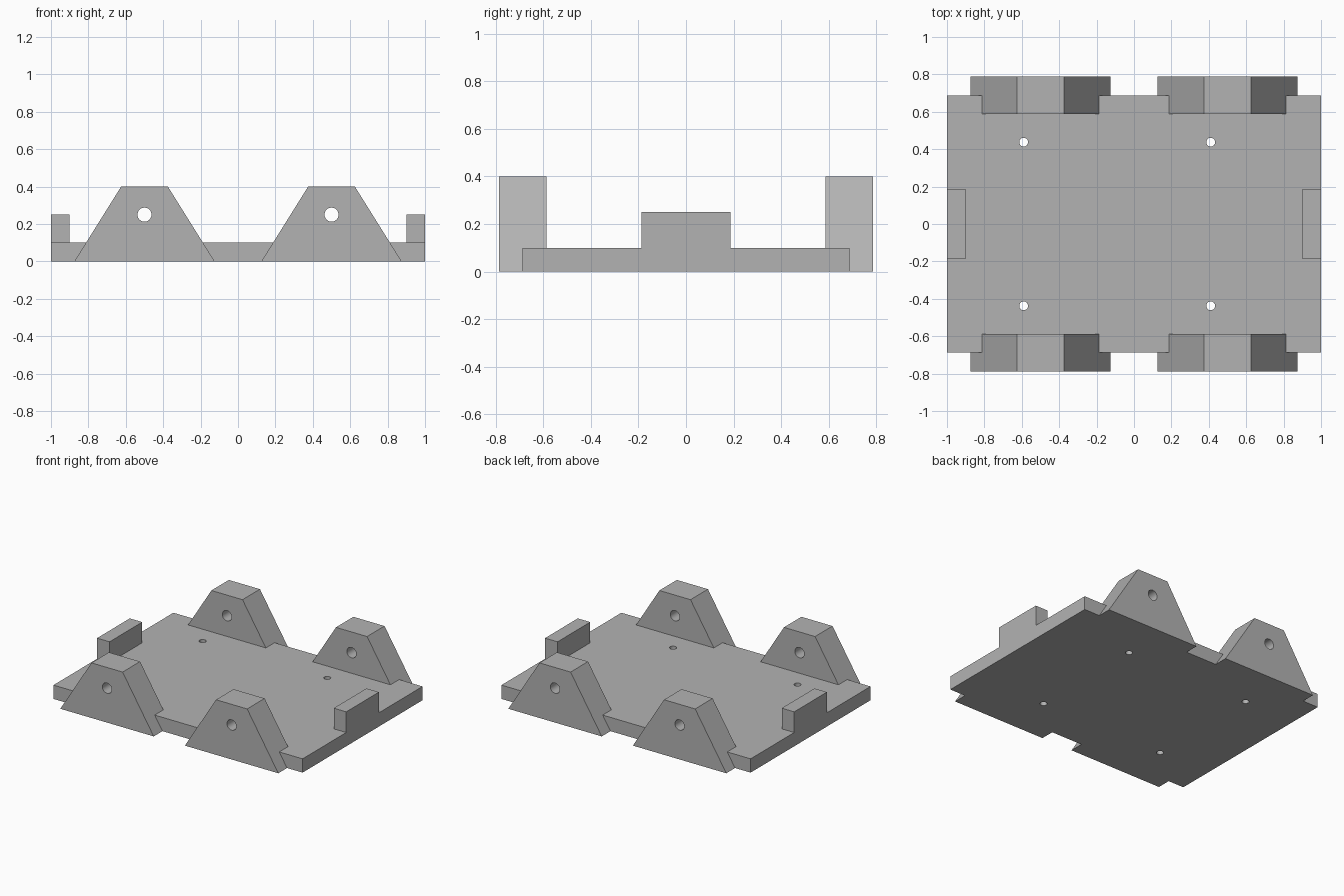
import bpy, bmesh, math
from mathutils import Matrix, Vector

if "Cube" in bpy.data.objects:
    bpy.data.objects.remove(bpy.data.objects["Cube"])

grey = bpy.data.materials.new("light grey")
grey.diffuse_color = (0.45, 0.45, 0.45, 1)
grey.use_nodes = True
grey.node_tree.nodes["Principled BSDF"].inputs["Base Color"].default_value = grey.diffuse_color


def make(name, bm):
    bmesh.ops.recalc_face_normals(bm, faces=bm.faces)
    mesh = bpy.data.meshes.new(name)
    bm.to_mesh(mesh)
    bm.free()
    mesh.materials.append(grey)
    obj = bpy.data.objects.new(name, mesh)
    bpy.context.collection.objects.link(obj)
    return obj


def prism(name, profile, y0, y1):
    """Extrude an x/z outline from y0 to y1."""
    bm = bmesh.new()
    face = bm.faces.new([bm.verts.new((x, y0, z)) for x, z in profile])
    out = bmesh.ops.extrude_face_region(bm, geom=[face])
    verts = [v for v in out["geom"] if isinstance(v, bmesh.types.BMVert)]
    bmesh.ops.translate(bm, verts=verts, vec=(0, y1 - y0, 0))
    return make(name, bm)


def box(name, x0, x1, y0, y1, z0, z1):
    return prism(name, [(x0, z0), (x1, z0), (x1, z1), (x0, z1)], y0, y1)


def rod(name, centre, radius, length, rotation):
    bm = bmesh.new()
    bmesh.ops.create_cone(bm, cap_ends=True, segments=32, radius1=radius,
                          radius2=radius, depth=length,
                          matrix=Matrix.Translation(Vector(centre)) @ rotation)
    return make(name, bm)


def combine(target, other, operation):
    mod = target.modifiers.new(operation.lower(), 'BOOLEAN')
    mod.operation, mod.object, mod.solver = operation, other, 'EXACT'
    bpy.context.view_layer.objects.active = target
    bpy.ops.object.modifier_apply(modifier=mod.name)
    bpy.data.objects.remove(other)


# Flat base plate
base = box("base_plate", -1, 1, -0.6875, 0.6875, 0, 0.1)

# Low end stops, flush with the plate ends
for x0, x1 in ((-1, -0.9), (0.9, 1)):
    combine(base, box("end_stop", x0, x1, -0.1875, 0.1875, 0, 0.25), 'UNION')

# Tapered axle brackets along both long edges
for cx in (-0.5, 0.5):
    for y0, y1 in ((-0.7875, -0.5875), (0.5875, 0.7875)):
        outline = [(cx - 0.375, 0), (cx + 0.375, 0), (cx + 0.125, 0.4), (cx - 0.125, 0.4)]
        combine(base, prism("axle_bracket", outline, y0, y1), 'UNION')

# Axle holes through the brackets
for cx in (-0.5, 0.5):
    for cy in (-0.6875, 0.6875):
        hole = rod("axle_hole", (cx, cy, 0.25), 0.0375, 0.4, Matrix.Rotation(math.pi / 2, 4, 'X'))
        combine(base, hole, 'DIFFERENCE')

# Screw holes through the plate
for x in (-0.59, 0.41):
    for y in (-0.4375, 0.4375):
        combine(base, rod("screw_hole", (x, y, 0.05), 0.0235, 0.4, Matrix()), 'DIFFERENCE')

# Smooth hole walls, crisp edges elsewhere
base.select_set(True)
bpy.context.view_layer.objects.active = base
bpy.ops.object.shade_smooth_by_angle(angle=math.radians(30))
